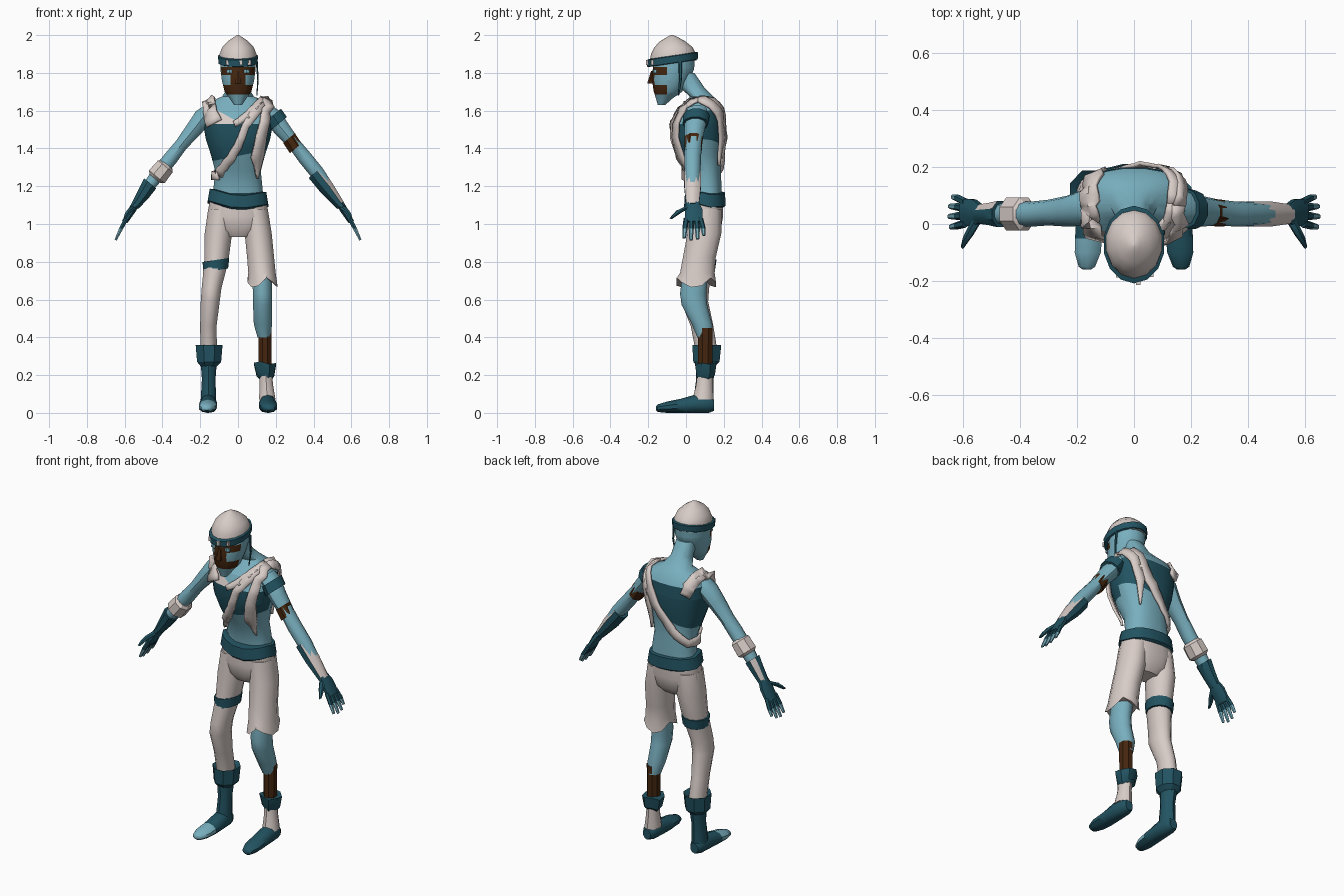
import bpy, bmesh, math
from mathutils import Vector
from mathutils.bvhtree import BVHTree

COLS = {"off_white_cloth": (.68, .60, .57), "light_teal_skin": (.19, .43, .52),
        "dark_teal_cloth": (.016, .088, .122), "brown_leather": (.06, .02, .005)}
MATS = []
for n, c in COLS.items():
    m = bpy.data.materials.new(n)
    m.diffuse_color = (*c, 1)
    MATS.append(m)
WHITE, SKIN, DARK, BROWN = range(4)


def finish(name, bm, mat, cuts=(), rule=None, angle=40):
    """Cut along colour borders, colour the faces and make the object."""
    bmesh.ops.recalc_face_normals(bm, faces=bm.faces)
    for co, no in cuts:
        bmesh.ops.bisect_plane(bm, geom=bm.verts[:] + bm.edges[:] + bm.faces[:],
                               plane_co=co, plane_no=no)
    bm.normal_update()
    for f in bm.faces:
        f.material_index = rule(f.calc_center_median(), f.normal) if rule else mat
    me = bpy.data.meshes.new(name)
    bm.to_mesh(me)
    bm.free()
    for m in MATS:
        me.materials.append(m)
    ob = bpy.data.objects.new(name, me)
    bpy.context.collection.objects.link(ob)
    bpy.ops.object.select_all(action='DESELECT')
    ob.select_set(True)
    bpy.context.view_layer.objects.active = ob
    bpy.ops.object.shade_smooth_by_angle(angle=math.radians(angle))
    return ob


def loft(name, rings, mat=0, normal=(0, 0, 1), n=12, power=2, warp=None, **kw):
    """Skin of parallel rings (x, y, z, a, b); b runs along y, or along z for feet."""
    nrm = Vector(normal).normalized()
    b_ax = Vector((0, 0, 1)) if abs(nrm.y) > .9 else Vector((0, 1, 0))
    a_ax = b_ax.cross(nrm).normalized()
    bm, loops = bmesh.new(), []
    for k, (x, y, z, a, b) in enumerate(rings):
        loop = []
        for i in range(n):
            t = 2 * math.pi * (i + .5) / n
            c, s = math.cos(t), math.sin(t)
            p = (Vector((x, y, z)) + a_ax * a * math.copysign(abs(c) ** (2 / power), c)
                 + b_ax * b * math.copysign(abs(s) ** (2 / power), s))
            if warp:
                p = warp(p, k, i)
            p.z = max(p.z, 0)
            loop.append(bm.verts.new(p))
        loops.append(loop)
    for l0, l1 in zip(loops, loops[1:]):
        for i in range(n):
            j = (i + 1) % n
            bm.faces.new((l0[i], l0[j], l1[j], l1[i]))
    bm.faces.new(loops[0][::-1])
    bm.faces.new(loops[-1])
    return finish(name, bm, mat, **kw)


def span(z, rx, y0, y1, x=0):
    """Ring given by its front and back y."""
    return (x, (y0 + y1) / 2, z, rx, (y1 - y0) / 2)


# Torso with neck: a wrap round the chest, white cloth over one side
def torso_rule(c, n):
    if c.y < .07:
        if 1.36 + .2 * c.x < c.z < 1.53:
            return DARK
        if c.z > 1.53 and c.z < 1.53 - .55 * (c.x - .02) and c.x < .02:
            return WHITE
    elif 1.39 + .35 * c.x < c.z < 1.60:
        return DARK
    return SKIN


torso = loft("torso", [span(1.08, .14, .03, .19), span(1.18, .132, .03, .19),
             span(1.28, .122, .0, .185), span(1.36, .143, -.04, .185),
             span(1.45, .172, -.07, .198), span(1.53, .187, -.072, .2),
             span(1.60, .185, -.04, .195), span(1.645, .155, 0, .175),
             span(1.675, .085, .02, .145), span(1.72, .056, -.03, .1),
             span(1.80, .056, -.08, .045)], n=20, power=2.4,
             cuts=[((0, .07, 0), (0, 1, 0)), ((0, 0, 1.53), (0, 0, 1)), ((0, 0, 1.60), (0, 0, 1)),
                   ((0, 0, 1.36), (-.2, 0, 1)), ((0, 0, 1.39), (-.35, 0, 1)),
                   ((.02, 0, 1.53), (.55, 0, 1))], rule=torso_rule)

# Head with face mask and moustache
def head_rule(c, n):
    if c.y < -.1 and n.z > -.8:
        if 1.79 < c.z < 1.83 or 1.685 < c.z < 1.735:
            return BROWN
        if 1.735 < c.z < 1.79 and abs(c.x) < .04:
            return BROWN
    return SKIN


loft("head", [span(1.63, .022, -.15, -.11), span(1.665, .045, -.16, -.07),
     span(1.70, .072, -.172, -.02), span(1.76, .087, -.182, .02), span(1.82, .095, -.178, .045),
     span(1.89, .096, -.17, .05)], n=16,
     cuts=[((0, 0, z), (0, 0, 1)) for z in (1.685, 1.735, 1.79, 1.83)]
     + [((x, 0, 0), (1, 0, 0)) for x in (-.04, .04)] + [((0, -.1, 0), (0, 1, 0))], rule=head_rule)
loft("nose", [span(1.745, .02, -.205, -.16), span(1.81, .01, -.185, -.16)], BROWN, n=6)
for s in (-1, 1):
    loft("eye", [span(1.80, .018, -.176, -.15, s * .045), span(1.817, .016, -.174, -.15, s * .045)],
         SKIN, n=6)

# Cap, tilted head band with studs, hanging cord
tilt = lambda p, k, i: p + Vector((0, 0, .15 * (p.y + .07)))
loft("cap", [span(1.865, .1, -.192, .055), span(1.9, .1, -.185, .053), span(1.935, .086, -.168, .036),
     span(1.968, .055, -.137, -.005), span(1.99, .022, -.1, -.045), span(2.0, .004, -.08, -.068)],
     WHITE, n=14)
loft("head_band", [span(1.85, .099, -.195, .055), span(1.853, .106, -.205, .062),
     span(1.888, .108, -.208, .064), span(1.892, .099, -.195, .055)], DARK, n=14, warp=tilt)
for x, y in ((-.055, -.183), (.015, -.208), (.06, -.18)):
    loft("band_stud", [span(1.842, .011, y - .008, y + .012, x),
                       span(1.868, .011, y - .008, y + .012, x)], WHITE, n=4)
loft("band_cord", [(.1, -.03, 1.86, .006, .01), (.106, -.03, 1.76, .004, .008),
     (.1, -.04, 1.68, .003, .004)], DARK, n=5)

# Arms
def arm_path(s, pts):
    return [(s * x, y, z, a, b) for x, y, z, a, b in pts]


R_DIR, L_DIR = (-.64, 0, -.77), (.64, 0, -.77)
ARM = [(.145, .06, 1.60, .045, .06), (.185, .055, 1.565, .052, .062), (.235, .045, 1.50, .046, .054),
       (.30, .04, 1.42, .036, .045), (.355, .035, 1.35, .04, .044), (.42, .035, 1.27, .04, .042),
       (.48, .035, 1.19, .032, .036), (.53, .035, 1.12, .024, .03)]
arms = [loft("right_arm", arm_path(-1, ARM), SKIN, R_DIR, 10),
        loft("left_arm", arm_path(1, ARM), SKIN, L_DIR, 10)]
loft("right_elbow_wrap", arm_path(-1, [(.375, .035, 1.315, .04, .045), (.385, .035, 1.305, .054, .062),
     (.43, .035, 1.25, .058, .063), (.44, .035, 1.24, .04, .045)]), WHITE, R_DIR, 8, angle=30)
loft("left_elbow_band", arm_path(1, [(.27, .04, 1.455, .044, .051), (.305, .038, 1.40, .042, .05)]),
     BROWN, L_DIR, 8)
loft("left_shoulder_cuff", arm_path(1, [(.185, .055, 1.575, .058, .07), (.215, .05, 1.53, .06, .068)]),
     DARK, L_DIR, 10)
loft("right_glove_cuff", arm_path(-1, [(.465, .035, 1.215, .045, .05), (.50, .035, 1.16, .038, .042),
     (.545, .035, 1.095, .025, .035)]), R_DIR and DARK, R_DIR, 8,
     rule=lambda c, n: WHITE if n.y > .3 and n.z > .1 else DARK)
loft("left_glove_cuff", arm_path(1, [(.405, .035, 1.27, .044, .047), (.47, .035, 1.19, .043, .047),
     (.545, .035, 1.095, .026, .036)]), DARK, L_DIR, 8,
     rule=lambda c, n: WHITE if n.x + n.z > .75 else DARK)

# Hands: palm, four fingers and a thumb on each side
for s, side in ((-1, "right"), (1, "left")):
    d = (s * .45, 0, -.9)
    loft(side + "_palm", arm_path(s, [(.53, .035, 1.125, .022, .03), (.56, .04, 1.075, .022, .05),
         (.60, .043, 1.01, .016, .05)]), DARK, d, 8)
    for i, y in enumerate((-.005, .028, .06, .09)):
        e = (.01, .0, .005, .025)[i]
        loft(side + "_finger", arm_path(s, [(.59, y * .8 + .005, 1.03, .013, .014),
             (.617, y, .98, .012, .014), (.648 - e / 2, y + (y - .043) * .1, .915 + e, .007, .009)]),
             DARK, d, 6, cuts=[((0, 0, .975), (0, 0, 1))],
             rule=lambda c, n: SKIN if c.z < .975 else DARK)
    loft(side + "_thumb", arm_path(s, [(.55, .015, 1.09, .016, .024), (.575, -.03, 1.07, .014, .022),
         (.59, -.055, 1.05, .012, .016), (.60, -.078, 1.03, .007, .009)]), DARK, d, 6)

# Belt, pelvis and trouser legs
def belt_warp(p, k, i):
    p.z += (.22 * abs(p.x) - .02 if p.y < .1 else 0) - .06 * p.x
    return p


loft("belt", [span(1.09, .14, .0, .2), span(1.10, .163, -.012, .212), span(1.165, .152, -.008, .208),
     span(1.17, .13, .02, .19)], DARK, n=16, power=2.3, warp=belt_warp)
loft("pelvis", [span(.93, .07, .04, .15), span(.97, .13, .012, .185), span(1.04, .166, .0, .198),
     span(1.15, .148, .01, .198)], WHITE, n=16, power=2.4)
loft("right_trouser_leg", [(-.09, .1, 1.08, .07, .09), (-.104, .097, .95, .075, .093),
     (-.115, .075, .8, .066, .08), (-.14, .05, .66, .054, .075), (-.147, .045, .59, .052, .075),
     (-.157, .085, .46, .045, .062), (-.155, .108, .33, .045, .06)], WHITE)
loft("thigh_band", [(-.118, .073, .755, .068, .083), (-.117, .076, .81, .073, .088)], DARK,
     warp=lambda p, k, i: p + Vector((0, 0, .15 * (p.x + .115))))


def hem(p, k, i):
    if k == 4:
        p.z += (-.012, .03, .005, -.02)[i % 4]
    return p


loft("left_trouser_leg", [(.09, .1, 1.08, .07, .09), (.107, .097, .95, .074, .093),
     (.12, .07, .82, .074, .09), (.127, .06, .74, .075, .095), (.13, .055, .685, .082, .108)],
     WHITE, warp=hem)

# Left lower leg with bound shin
loft("left_knee", [(.125, .05, .75, .055, .07), (.13, .038, .63, .052, .072), (.13, .045, .57, .052, .07),
     (.132, .085, .47, .05, .056), (.138, .1, .40, .036, .042)], SKIN)
loft("left_shin", [(.143, .102, .45, .038, .042), (.143, .102, .22, .036, .04)], BROWN, n=8)
loft("left_ankle_cuff", [(.143, .105, .265, .064, .062), (.145, .105, .20, .05, .052),
     (.147, .1, .185, .035, .04)], DARK, n=8, warp=lambda p, k, i: p + Vector((0, 0, (i % 3 - 1) * .008)))
loft("left_ankle", [(.147, .1, .22, .035, .042), (.15, .098, .15, .037, .044),
     (.155, .09, .07, .046, .056)], WHITE, n=10)

# Right boot
loft("right_boot_cuff", [(-.153, .11, .34, .05, .06), (-.153, .11, .36, .077, .083),
     (-.153, .108, .27, .069, .075), (-.155, .106, .245, .045, .05)], DARK, n=8, angle=30)
loft("right_boot", [(-.155, .108, .28, .046, .056), (-.155, .1, .18, .038, .046),
     (-.157, .092, .06, .043, .054)], DARK, n=10)

# Feet
FOOT = [(.157, .147, .04, .026, .03), (.157, .12, .045, .042, .046), (.157, .05, .047, .046, .05),
        (.158, -.03, .036, .05, .038), (.162, -.1, .03, .048, .03), (.165, -.15, .025, .03, .02),
        (.165, -.16, .024, .014, .01)]
for s, side, toe in ((-1, "right", SKIN), (1, "left", DARK)):
    loft(side + "_foot", arm_path(s, FOOT), DARK, (0, -1, 0), 10, cuts=[((0, -.05, 0), (0, 1, 0))],
         rule=lambda c, n: toe if c.y < -.05 and n.z > -.6 else DARK)

# Cloth strips laid over the torso and shoulders
verts, polys = [], []
for ob in [torso] + arms:
    o = len(verts)
    verts += [v.co.copy() for v in ob.data.vertices]
    polys += [[o + i for i in p.vertices] for p in ob.data.polygons]
BODY = BVHTree.FromPolygons(verts, polys)


def strip(name, pts, mat=WHITE, lift=.008):
    """Ribbon through (x, y, z, half width), pressed on to the body."""
    path = []
    for a, b in zip(pts, pts[1:]):
        path += [Vector(a).lerp(Vector(b), t / 4) for t in range(4)]
    path.append(Vector(pts[-1]))
    spots = [BODY.find_nearest(p.to_3d())[:2] for p in path]
    bm, rows = bmesh.new(), []
    for i, (co, no) in enumerate(spots):
        d = (spots[min(i + 1, len(spots) - 1)][0] - spots[max(i - 1, 0)][0]).normalized()
        w = d.cross(no).normalized() * path[i].w
        rows.append([bm.verts.new(co + w * k + no * lift) for k in (-1, 0, 1)])
    for r0, r1 in zip(rows, rows[1:]):
        for k in (0, 1):
            bm.faces.new((r0[k], r0[k + 1], r1[k + 1], r1[k]))
    ob = finish(name, bm, mat)
    mod = ob.modifiers.new("thickness", 'SOLIDIFY')
    mod.thickness, mod.offset = .014, 0
    return ob


strip("diagonal_sash_front", [(.15, .07, 1.68, .026), (.10, -.06, 1.61, .026), (.04, -.1, 1.52, .02),
      (.0, -.1, 1.40, .022), (-.05, -.08, 1.32, .024), (-.13, .0, 1.25, .024)])
strip("diagonal_sash_back", [(.15, .07, 1.68, .028), (.13, .2, 1.60, .03), (.07, .23, 1.47, .028),
      (-.03, .23, 1.35, .024), (-.12, .15, 1.26, .022), (-.13, .0, 1.25, .022)], lift=.012)
strip("neckline_strip", [(.12, .0, 1.66, .016), (.06, -.07, 1.59, .02), (-.02, -.1, 1.535, .016)])
strip("hanging_strip_front", [(.165, .06, 1.68, .024), (.155, -.06, 1.58, .026),
      (.135, -.08, 1.46, .03), (.125, -.07, 1.33, .036), (.135, -.03, 1.23, .003)], lift=.014)
strip("hanging_strip_back", [(.165, .06, 1.68, .024), (.16, .2, 1.58, .026),
      (.13, .22, 1.45, .024), (.115, .2, 1.31, .004)], lift=.016)
strip("right_shoulder_strip", [(-.14, -.08, 1.54, .045), (-.165, .0, 1.64, .04),
      (-.165, .08, 1.68, .035), (-.15, .18, 1.62, .035), (-.14, .22, 1.56, .03)], lift=.01)
